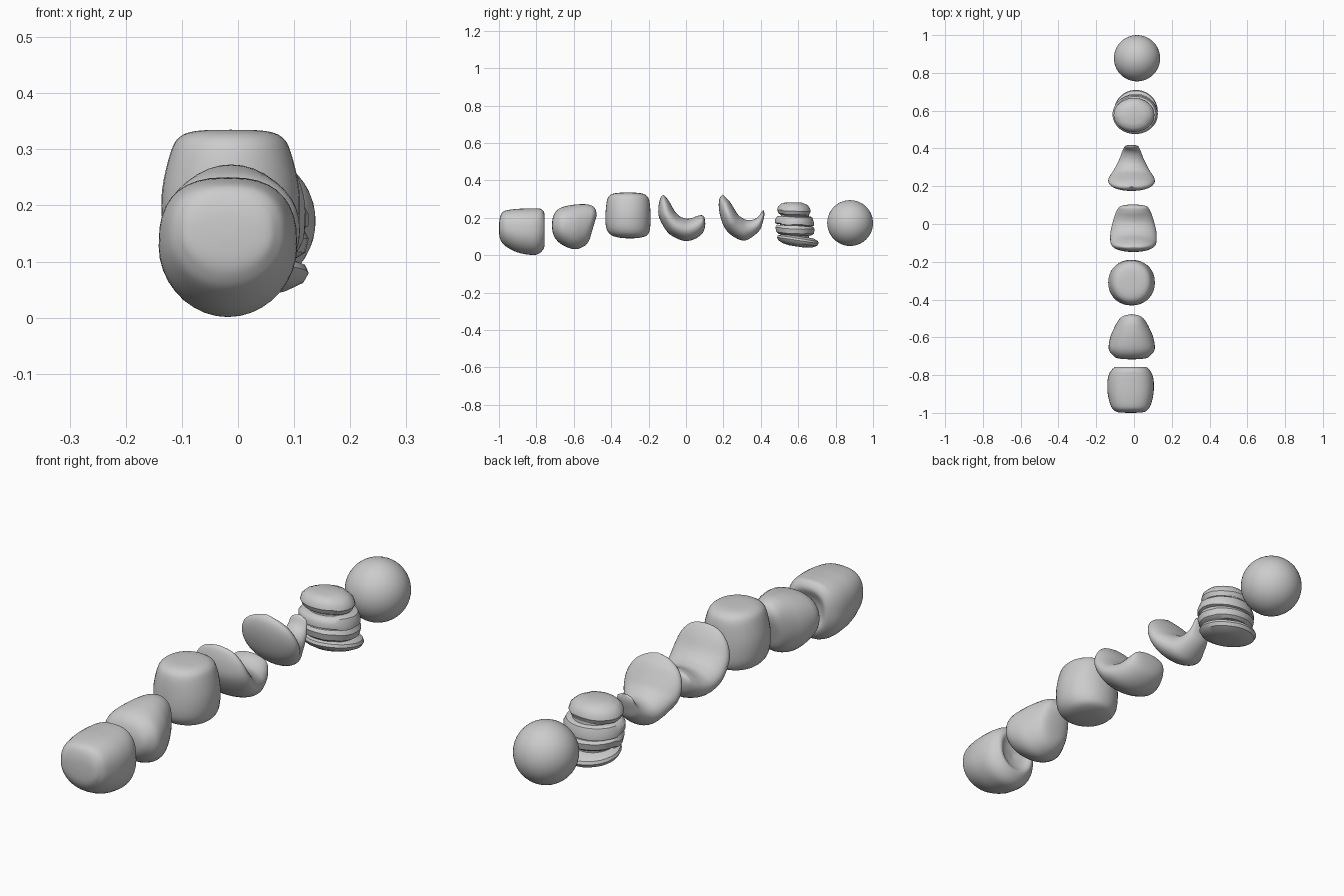
import bpy, bmesh, random
from math import sin, cos, pi, copysign

if "Cube" in bpy.data.objects:
    bpy.data.objects.remove(bpy.data.objects["Cube"])

random.seed(4)


def finish(name, bm, angle):
    bmesh.ops.recalc_face_normals(bm, faces=bm.faces)
    me = bpy.data.meshes.new(name)
    bm.to_mesh(me)
    bm.free()
    ob = bpy.data.objects.new(name, me)
    bpy.context.collection.objects.link(ob)
    bpy.ops.object.select_all(action='DESELECT')
    ob.select_set(True)
    bpy.context.view_layer.objects.active = ob
    bpy.ops.object.shade_smooth_by_angle(angle=angle)
    return ob


def skin(bm, rings, start, end):
    vs = [[bm.verts.new(p) for p in r] for r in rings]
    a, b = bm.verts.new(start), bm.verts.new(end)
    n = len(vs[0])
    for i in range(n):
        j = (i + 1) % n
        bm.faces.new((a, vs[0][i], vs[0][j]))
        bm.faces.new((b, vs[-1][j], vs[-1][i]))
        for r, s in zip(vs, vs[1:]):
            bm.faces.new((r[i], s[i], s[j], r[j]))


def spline(p0, p1, p2, p3, t):
    return [0.5 * (2 * b + (c - a) * t + (2 * a - 5 * b + 4 * c - d) * t * t
                   + (3 * b - a - 3 * c + d) * t ** 3)
            for a, b, c, d in zip(p0, p1, p2, p3)]


def loft(name, xc, start, rows, end, low=2.0, high=2.0, n=36, steps=4):
    """Rows are side-view edge pairs (y1, z1, y2, z2) plus half-width in x."""
    pts = [start * 2 + (0,)] + rows + [end * 2 + (0,)]
    pad = [pts[0]] + pts + [pts[-1]]
    fine = [spline(*pad[i:i + 4], k / steps)
            for i in range(len(pts) - 1) for k in range(steps)][1:]
    rings = []
    for y1, z1, y2, z2, w in fine:
        ring = []
        for k in range(n):
            c, s = cos(2 * pi * k / n), sin(2 * pi * k / n)
            e = 2 / (high if c > 0 else low)
            u = copysign(abs(c) ** e, c)
            v = copysign(abs(s) ** e, s)
            ring.append((xc + w * v, (y1 + y2) / 2 + (y2 - y1) / 2 * u,
                         (z1 + z2) / 2 + (z2 - z1) / 2 * u))
        rings.append(ring)
    bm = bmesh.new()
    skin(bm, rings, (xc,) + start, (xc,) + end)
    return finish(name, bm, pi)


def upright(rows):
    return [(y, a, y, b, w) for y, a, b, w in rows]


# Front lump, dished at the back
loft("front_lump", -0.018, (-1.0, 0.145), upright([
    (-.997, .10, .19, .065), (-.985, .07, .225, .088), (-.96, .045, .24, .106),
    (-.90, .015, .248, .121), (-.84, .003, .25, .123), (-.80, .003, .25, .116),
    (-.772, .02, .246, .1), (-.757, .05, .22, .078), (-.772, .08, .18, .05)]),
    (-.782, .13), low=2.0, high=2.6)

# Second lump, tapering backwards
loft("tapered_lump", -0.012, (-.717, .16), [
    (-.712, .12, -.712, .20, .07), (-.695, .085, -.695, .235, .1),
    (-.66, .055, -.66, .258, .122), (-.60, .032, -.60, .270, .114),
    (-.55, .045, -.55, .273, .093), (-.52, .075, -.52, .27, .077),
    (-.505, .12, -.495, .26, .062), (-.49, .17, -.482, .24, .04)],
    (-.477, .213), low=2.1, high=2.2)

# Rounded cushion
loft("rounded_cushion", -0.013, (-.31, .335), [
    (-.37, .333, -.25, .333, .06), (-.405, .322, -.215, .322, .091),
    (-.422, .295, -.197, .295, .107), (-.43, .23, -.19, .23, .122),
    (-.43, .17, -.19, .17, .122), (-.42, .13, -.195, .13, .112),
    (-.395, .105, -.21, .105, .09), (-.35, .093, -.25, .093, .05)],
    (-.30, .09), low=2.1, high=2.1)

# Thick bent crescent
loft("thick_crescent", -0.003, (-.12, .322), [
    (-.135, .31, -.105, .308, .06), (-.147, .26, -.085, .28, .1),
    (-.143, .20, -.06, .235, .12), (-.10, .125, -.035, .21, .123),
    (-.05, .09, -.015, .20, .12), (0, .076, .01, .195, .111),
    (.05, .088, .035, .20, .1), (.09, .12, .06, .21, .086),
    (.103, .165, .085, .214, .064)], (.098, .204))

# Slim crescent with a narrow rear horn
loft("slim_crescent", -0.013, (.197, .325), [
    (.18, .305, .212, .31, .055), (.175, .265, .235, .285, .1),
    (.183, .21, .26, .245, .122), (.205, .15, .28, .215, .12),
    (.245, .105, .30, .20, .101), (.305, .078, .32, .19, .08),
    (.35, .095, .345, .188, .063), (.395, .135, .37, .195, .05),
    (.41, .175, .39, .21, .042), (.419, .215, .405, .235, .033)], (.416, .24))


def slab(name, xc, yc, rx, ry, z0, z1, tilt, jag, levels, n=30):
    """Broken slice: levels are (height fraction, radius factor)."""
    noise = [random.uniform(-jag, jag) for _ in range(n // 3)]
    rings = []
    for f, r in levels:
        ring = []
        for k in range(n):
            a = 2 * pi * k / n
            c, s = cos(a) * r, sin(a) * r
            edge = noise[k // 3] * r * (1 if f < 0.9 else -0.4)
            ring.append((xc + rx * c, yc + ry * s,
                         z0 + (z1 - z0) * f + tilt * s + edge))
        rings.append(ring)
    bm = bmesh.new()
    skin(bm, rings, (xc, yc, z0 + (z1 - z0) * levels[0][0]),
         (xc, yc, z0 + (z1 - z0) * levels[-1][0]))
    return finish(name, bm, 0.6)


# Cracked ball: stacked broken slices round a core
slab("crack_cap", 0, .577, .108, .09, .212, .285, -.002, .004,
     [(0, .78), (.1, .92), (.35, 1), (.6, .95), (.82, .78), (.95, .5)])
slab("crack_upper_slice", .006, .58, .12, .104, .16, .208, -.004, .006,
     [(0, .9), (.1, 1), (.5, 1), (.9, .92), (1, .84)])
slab("crack_lower_slice", .008, .583, .118, .106, .108, .158, -.006, .005,
     [(0, .82), (.2, .95), (.7, 1), (1, .92)])
slab("crack_base", .01, .598, .116, .112, .045, .102, -.016, .001,
     [(.02, .4), (.12, .7), (.35, .93), (.6, 1), (.8, .96), (1, .75)])
slab("crack_core", .006, .583, .088, .082, .08, .23, 0, 0,
     [(0, .9), (.5, 1), (1, .9)])

# Plain ball at the back
bm = bmesh.new()
bmesh.ops.create_icosphere(bm, subdivisions=4, radius=.1225)
bmesh.ops.translate(bm, verts=bm.verts, vec=(.016, .8775, .172))
finish("rear_ball", bm, pi)
